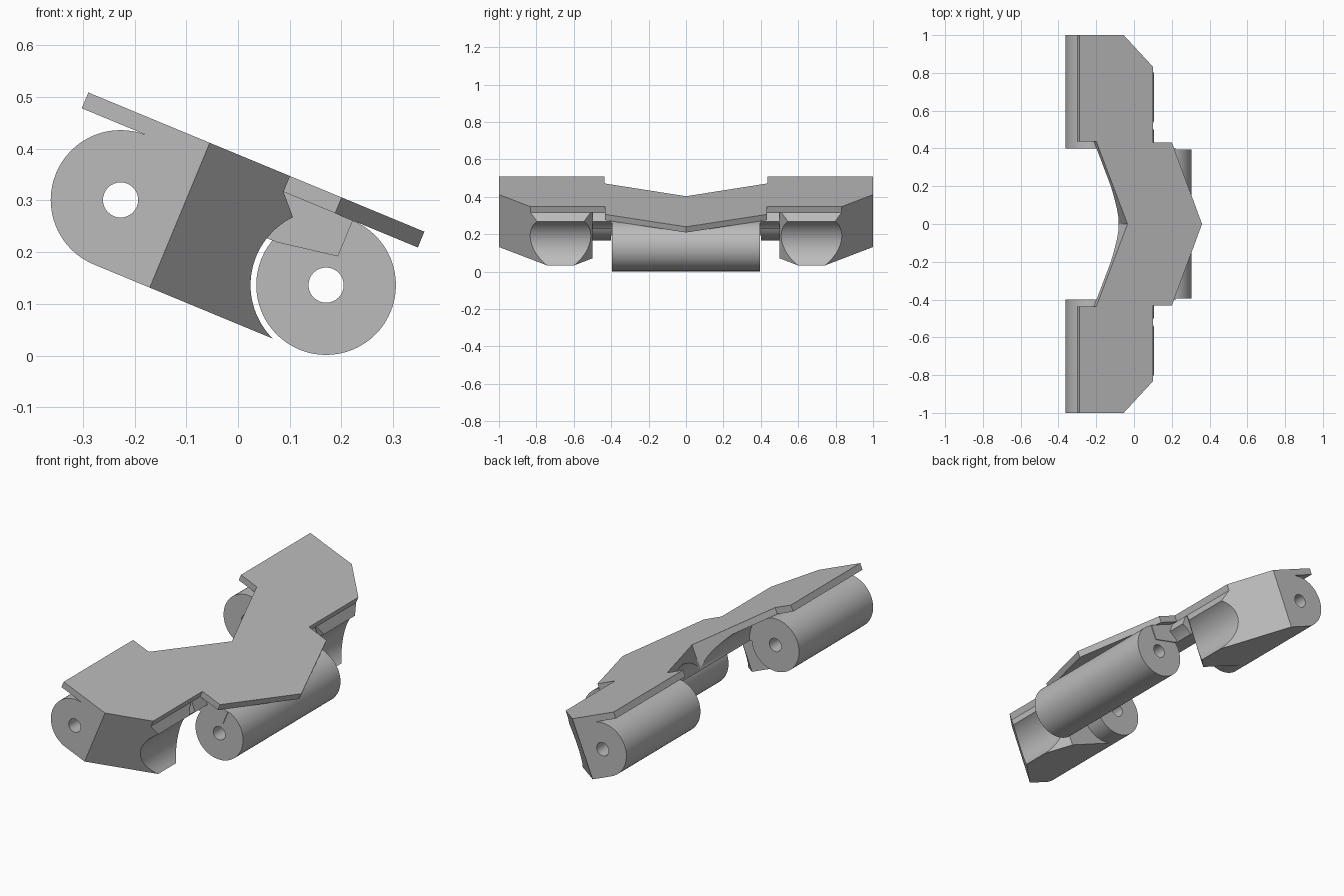
import bpy, bmesh
from math import sin, cos, pi, radians, atan2, asin, acos
from mathutils import Matrix, Vector

if "Cube" in bpy.data.objects:
    bpy.data.objects.remove(bpy.data.objects["Cube"])

R = 0.135          # knuckle radius
GAP = 0.146        # clearance radius
BORE = 0.034       # pin hole radius
PITCH = 0.43       # distance between the two hinge axes
TOP = 0.168        # upper face of the cover plate

# Frame of the tilted link: origin on the rear hinge axis
TILT = Matrix.Translation((-0.227, 0, 0.301)) @ Matrix.Rotation(radians(22.5), 4, 'Y')

grey = bpy.data.materials.new("plain_grey")
grey.use_nodes = True
grey.diffuse_color = (0.5, 0.5, 0.5, 1)
grey.node_tree.nodes["Principled BSDF"].inputs["Base Color"].default_value = (0.5, 0.5, 0.5, 1)


def prism(name, points, lo, hi, axis):
    """Extrude a 2D outline: (x, z) along y, or (x, y) along z."""
    def place(p, h):
        return TILT @ Vector((p[0], h, p[1]) if axis == 'y' else (p[0], p[1], h))
    bm = bmesh.new()
    low = [bm.verts.new(place(p, lo)) for p in points]
    high = [bm.verts.new(place(p, hi)) for p in points]
    bm.faces.new(low)
    bm.faces.new(high)
    for i in range(len(points)):
        j = (i + 1) % len(points)
        bm.faces.new((low[i], low[j], high[j], high[i]))
    bmesh.ops.recalc_face_normals(bm, faces=bm.faces)
    mesh = bpy.data.meshes.new(name)
    bm.to_mesh(mesh)
    bm.free()
    mesh.materials.append(grey)
    ob = bpy.data.objects.new(name, mesh)
    bpy.context.collection.objects.link(ob)
    return ob


def arc(cx, r, a0, a1, n):
    return [(cx + r * cos(a0 + (a1 - a0) * i / n), r * sin(a0 + (a1 - a0) * i / n))
            for i in range(n + 1)]


def circle(cx, r, n=64):
    return arc(cx, r, 0, 2 * pi, n)[:-1]


def combine(ob, cutter, operation):
    mod = ob.modifiers.new("cut", 'BOOLEAN')
    mod.object, mod.operation, mod.solver = cutter, operation, 'EXACT'
    bpy.context.view_layer.objects.active = ob
    bpy.ops.object.modifier_apply(modifier=mod.name)
    bpy.data.objects.remove(cutter)


def drill(ob, cx):
    combine(ob, prism("pin_hole", circle(cx, BORE, 32), -1.2, 1.2, 'y'), 'DIFFERENCE')


def span(name, points, side, lo, hi):
    a, b = sorted((side * lo, side * hi))
    return prism(name, points, a, b, 'y')


parts = []

# Cover plate: half outline mirrored across the middle
half = [(0.566, 0), (0.393, 0.432), (0.285, 0.432), (0.285, 0.832), (0.117, 1),
        (-0.137, 1), (-0.137, 0.437), (-0.04, 0.437), (0.139, 0)]
outline = half + [(u, -y) for u, y in half[-2:0:-1]]
parts.append(prism("cover_plate", outline, R, TOP, 'z'))

# Front edge shared by arms and shoulders: bevel, then concave clearance
bevel = (0.319, 0.098)
a_top = atan2(bevel[1], bevel[0] - PITCH)
a_low = pi + asin(R / GAP)
front_edge = [(0.285, R)] + arc(PITCH, GAP, a_top, a_low, 32)
shoulder_edge = [(0.285, R)] + arc(PITCH, GAP, a_top, pi - asin(0.04 / GAP), 10)
arm_profile = front_edge + arc(0, R, 1.5 * pi, 0.5 * pi, 32)
shoulder_profile = [(0, R)] + shoulder_edge + [(0, 0.04)]
footprint = [(-0.3, 0.5), (0.275, 0.5), (0.42, 0.645), (0.42, 0.697), (0.117, 1), (-0.3, 1)]

for side, label in ((1, "left"), (-1, "right")):
    # Outer arm with tapered sides
    arm = span(label + "_arm", arm_profile, side, 0.45, 1.05)
    mask = prism("arm_mask", [(u, side * y) for u, y in footprint], -0.3, 0.3, 'z')
    combine(arm, mask, 'INTERSECT')
    drill(arm, 0)
    # Inner end of the rear knuckle
    knuckle = span(label + "_rear_knuckle", circle(0, R), side, 0.4, 0.5)
    drill(knuckle, 0)
    # Shoulder tying the arm to the bridge
    shoulder = span(label + "_shoulder", shoulder_profile, side, 0.4, 0.5)
    parts += [arm, knuckle, shoulder]

# Bridge under the plate, hollowed around the rear hinge and notched in a V
bridge_profile = arc(0, GAP, asin(0.04 / GAP), acos(-0.04 / GAP), 24)
bridge_profile = [p for p in bridge_profile if p[1] < R] + [
    (0.057, R), (PITCH, R), (PITCH, 0.06), (0.31, 0.04)]
bridge_profile = [p for p in bridge_profile if p[0] > 0.05]
bridge = prism("bridge", bridge_profile, -0.4, 0.4, 'y')
notch = prism("notch", [(-0.04, 0.437), (0.139, 0), (-0.04, -0.437)], -0.3, 0.3, 'z')
combine(bridge, notch, 'DIFFERENCE')
parts.append(bridge)

# Front knuckle
front = prism("front_knuckle", circle(PITCH, R), -0.395, 0.395, 'y')
drill(front, PITCH)
parts.append(front)

# Smooth the curved faces, keep the edges crisp
bpy.ops.object.select_all(action='DESELECT')
for ob in parts:
    ob.select_set(True)
bpy.context.view_layer.objects.active = parts[0]
bpy.ops.object.shade_smooth_by_angle(angle=radians(30))
